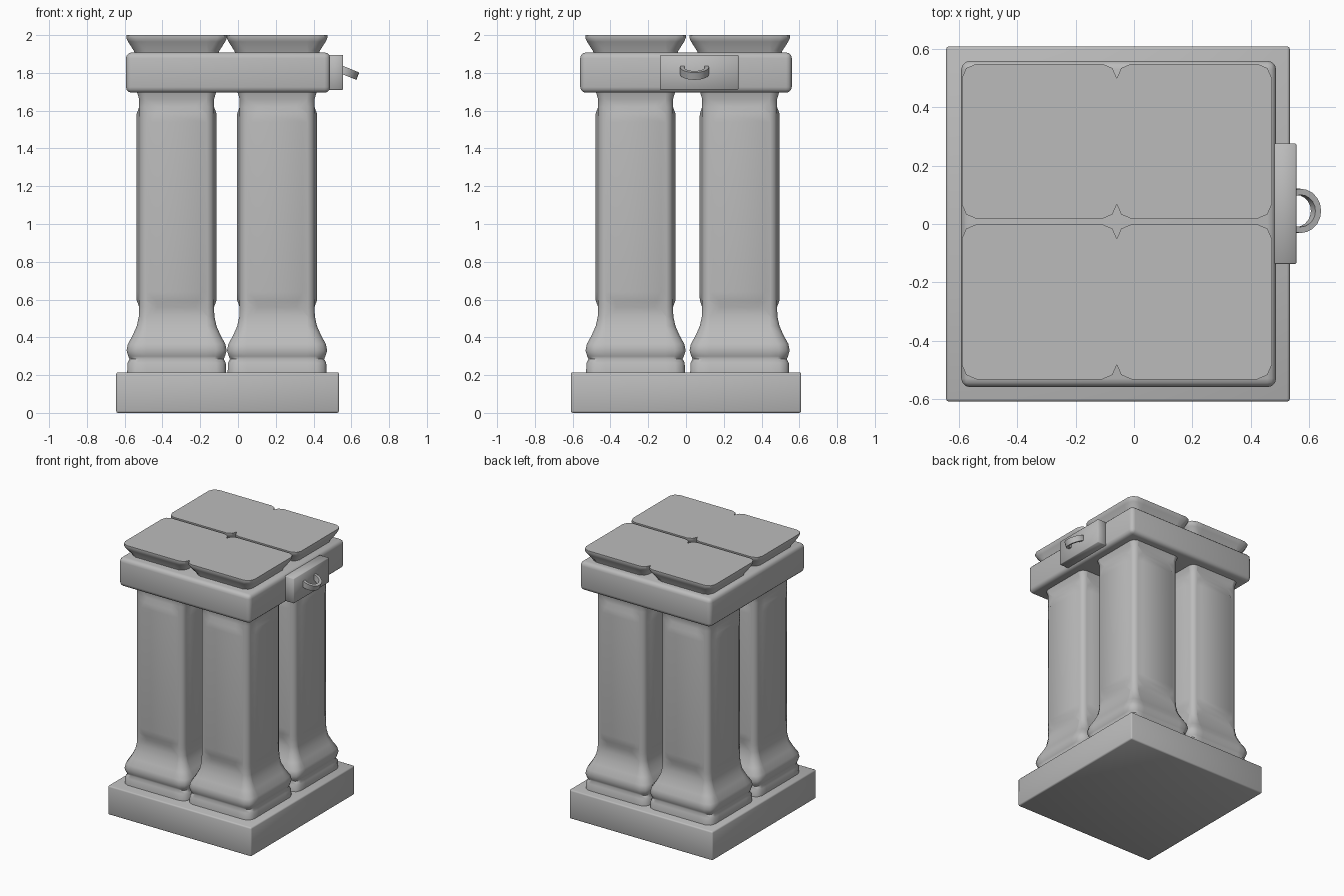
import bpy
import bmesh
import math
from mathutils import Matrix, Vector

cube = bpy.data.objects.get("Cube")
if cube:
    bpy.data.objects.remove(cube, do_unlink=True)

# One stone colour for everything
stone = bpy.data.materials.new("stone_grey")
stone.use_nodes = True
GREY = (0.5, 0.5, 0.5, 1)
stone.diffuse_color = GREY
stone.node_tree.nodes["Principled BSDF"].inputs["Base Color"].default_value = GREY


def add_object(name, bm, location=(0, 0, 0), sharp=None):
    bmesh.ops.recalc_face_normals(bm, faces=bm.faces)
    mesh = bpy.data.meshes.new(name)
    bm.to_mesh(mesh)
    bm.free()
    mesh.shade_smooth()
    if sharp:
        mesh.set_sharp_from_angle(angle=math.radians(sharp))
    mesh.materials.append(stone)
    obj = bpy.data.objects.new(name, mesh)
    obj.location = location
    bpy.context.collection.objects.link(obj)
    return obj


def box(name, low, high, bevel, segments, sharp=None):
    low, high = Vector(low), Vector(high)
    bm = bmesh.new()
    bmesh.ops.create_cube(bm, size=1, matrix=Matrix.Diagonal((*(high - low), 1)))
    bmesh.ops.bevel(bm, geom=bm.edges[:], offset=bevel, segments=segments,
                    profile=0.5, affect='EDGES')
    return add_object(name, bm, (low + high) / 2, sharp)


def loft(rings):
    """Skin a stack of closed rings and cap both ends."""
    bm = bmesh.new()
    rows = [[bm.verts.new(p) for p in ring] for ring in rings]
    for a, b in zip(rows, rows[1:]):
        for i in range(len(a)):
            j = (i + 1) % len(a)
            bm.faces.new((a[i], a[j], b[j], b[i]))
    bm.faces.new(rows[0])
    bm.faces.new(rows[-1])
    return bm


def square_ring(z, half, corner, outer=0.16, inner=0.13, raised=0):
    """Rounded square whose sides can carry a raised panel."""
    edge = half - corner
    side = [(-edge, half), (-outer, half), (-inner, half + raised),
            (inner, half + raised), (outer, half), (edge, half)]
    mid = half - corner * 0.3
    side.append((mid, mid))
    ring = []
    for turn in range(4):
        rot = Matrix.Rotation(-turn * math.pi / 2, 3, 'Z')
        ring += [rot @ Vector((x, y, z)) for x, y in side]
    return ring


# Plinth, top slab and side plate
box("plinth", (-0.645, -0.61, 0), (0.535, 0.61, 0.215), 0.01, 2)
box("top_slab", (-0.593, -0.56, 1.695), (0.488, 0.56, 1.908), 0.03, 3)
box("side_plate", (0.475, -0.137, 1.71), (0.557, 0.277, 1.895), 0.004, 1)

# Pillar outline: height, half width, corner size
FOOT = [(0.205, 0.262, 0.05), (0.265, 0.26, 0.05), (0.285, 0.249, 0.05),
        (0.3, 0.256, 0.05), (0.33, 0.265, 0.055), (0.365, 0.258, 0.055),
        (0.41, 0.233, 0.05), (0.46, 0.211, 0.045), (0.51, 0.2, 0.036)]
# Panel rows: height, outer half, inner half, raise
PANEL = [(0.56, 0.12, 0.1, 0), (0.595, 0.155, 0.11, 0.013),
         (0.64, 0.16, 0.135, 0.014), (1.54, 0.16, 0.135, 0.014),
         (1.585, 0.155, 0.11, 0.013), (1.62, 0.12, 0.1, 0)]
HEAD = [(1.66, 0.198, 0.036), (1.7, 0.21, 0.04)]

# Four pillars, each with a flared cap block above the slab
CAP = [(1.9, 0.222), (1.915, 0.225), (1.965, 0.257), (1.985, 0.266), (2.0, 0.266)]
for y, depth in ((-0.267, "front"), (0.284, "back")):
    for x, hand in ((-0.325, "right"), (0.207, "left")):
        rings = [square_ring(z, h, c) for z, h, c in FOOT]
        rings += [square_ring(z, 0.198, 0.036, o, i, r) for z, o, i, r in PANEL]
        rings += [square_ring(z, h, c) for z, h, c in HEAD]
        add_object(f"{depth}_{hand}_pillar", loft(rings), (x, y, 0), 60)
        cap = loft([square_ring(z, h, 0.05) for z, h in CAP])
        add_object(f"{depth}_{hand}_cap", cap, (x, y, 0), 40)

# Tilted band ring hanging from the side plate
bm = bmesh.new()
section = [(0.055, -0.021), (0.076, -0.021), (0.076, 0.021), (0.055, 0.021)]
STEPS = 20
rows = []
for k in range(STEPS):
    a = math.tau * k / STEPS
    rows.append([bm.verts.new((r * math.cos(a), r * math.sin(a), z))
                 for r, z in section])
for k in range(STEPS):
    a, b = rows[k], rows[(k + 1) % STEPS]
    for i in range(4):
        j = (i + 1) % 4
        bm.faces.new((a[i], a[j], b[j], b[i]))
ring = add_object("plate_ring", bm, (0.564, 0.045, 1.811), 40)
ring.rotation_euler.y = math.radians(22)
